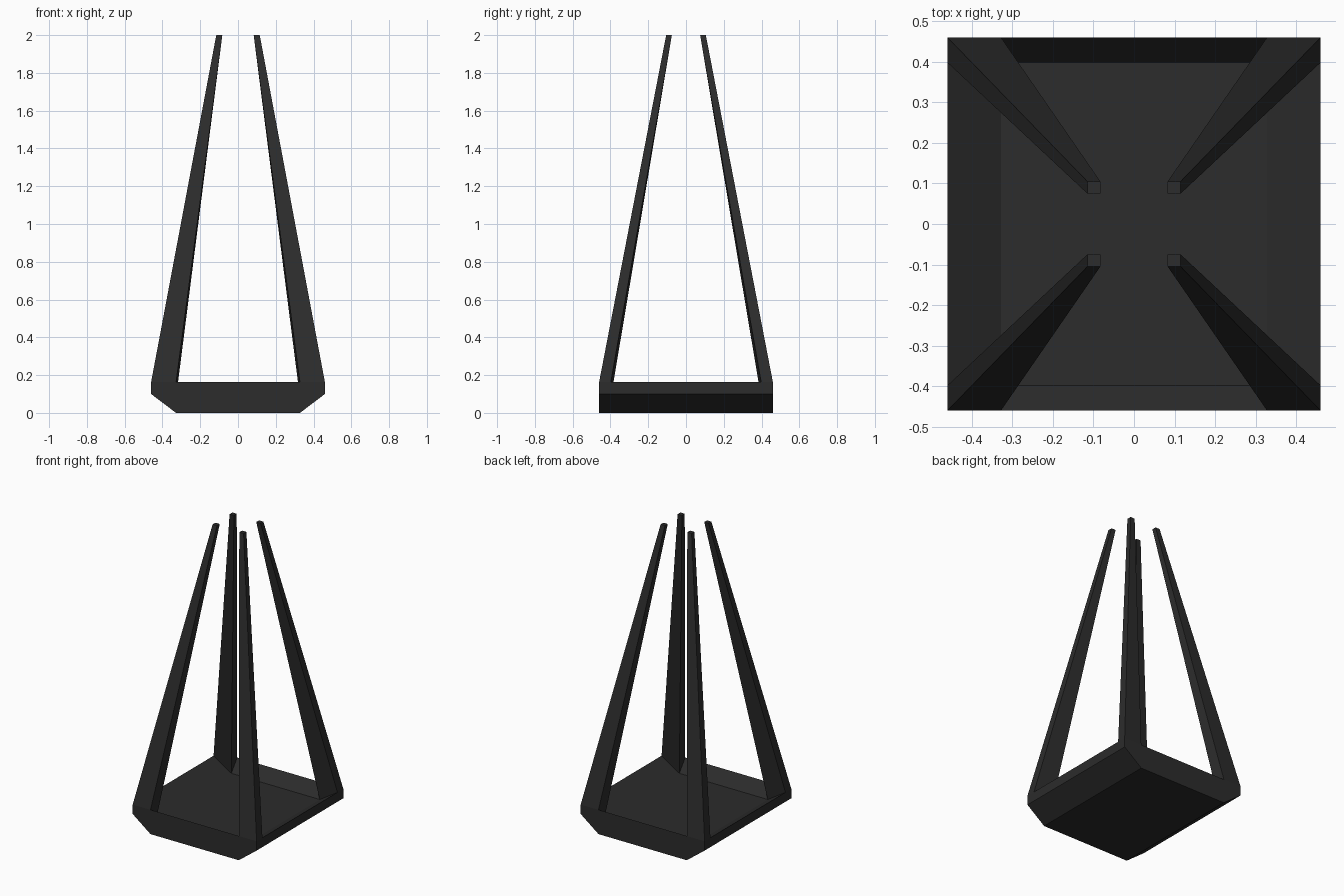
import bpy, bmesh

if "Cube" in bpy.data.objects:
    bpy.data.objects.remove(bpy.data.objects["Cube"])

HALF = 0.46       # outer half width
RIM = 0.163       # rim height
FLOOR = 0.08      # tray floor height
IX, IY = 0.328, 0.398   # half size of tray floor

mat = bpy.data.materials.new("dark_grey")
mat.diffuse_color = (0.025, 0.025, 0.025, 1)
mat.use_nodes = True
mat.node_tree.nodes["Principled BSDF"].inputs["Base Color"].default_value = mat.diffuse_color


def loft(name, rings, cap_start=True, cap_end=True):
    """Skin a list of four-cornered rings into a flat shaded object."""
    bm = bmesh.new()
    rows = [[bm.verts.new(p) for p in ring] for ring in rings]
    for a, b in zip(rows, rows[1:]):
        for i in range(4):
            j = (i + 1) % 4
            bm.faces.new((a[i], a[j], b[j], b[i]))
    if cap_start:
        bm.faces.new(rows[0][::-1])
    if cap_end:
        bm.faces.new(rows[-1])
    bmesh.ops.recalc_face_normals(bm, faces=bm.faces)
    mesh = bpy.data.meshes.new(name)
    bm.to_mesh(mesh)
    bm.free()
    mesh.materials.append(mat)
    obj = bpy.data.objects.new(name, mesh)
    bpy.context.collection.objects.link(obj)
    return obj


def rect(x, y, z):
    return [(-x, -y, z), (x, -y, z), (x, y, z), (-x, y, z)]


# Base tray: chamfered underside, sharp rim, sloping inner walls
loft("base_tray", [
    rect(0.328, HALF, 0.0),
    rect(HALF, HALF, 0.1),
    rect(HALF, HALF, RIM),
    rect(IX, IY, FLOOR),
])

# Tapered corner leg growing out of the tray corner, mirrored to all four
foot = [(IX, IY, FLOOR), (HALF, IY, RIM), (HALF, HALF, RIM), (IX, HALF, RIM)]
tip = [(0.083, 0.075, 2), (0.115, 0.075, 2), (0.115, 0.105, 2), (0.083, 0.105, 2)]
legs = loft("corner_legs", [foot, tip], cap_start=False)
mirror = legs.modifiers.new("mirror", 'MIRROR')
mirror.use_axis = (True, True, False)
mirror.use_mirror_merge = False
